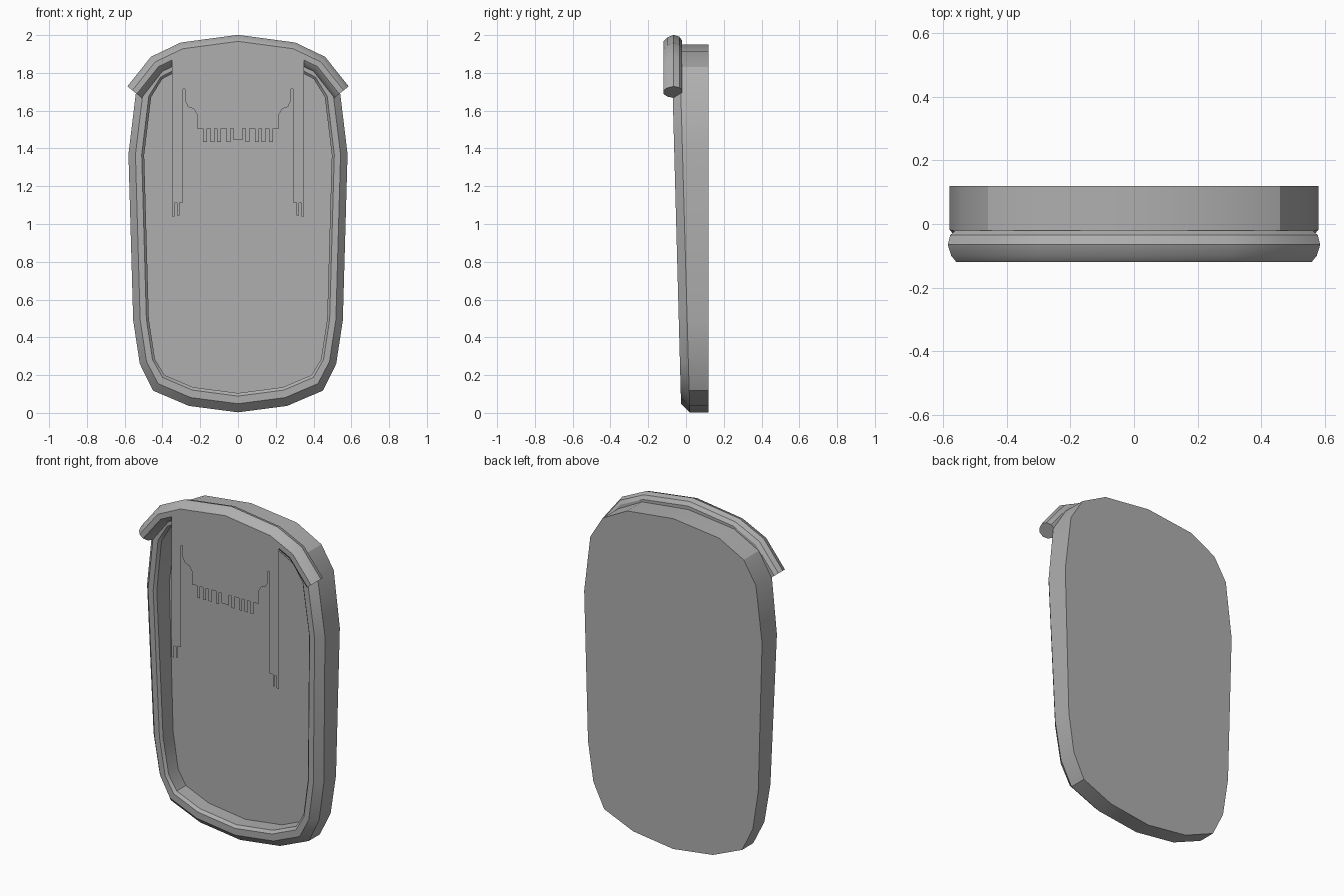
import bpy, bmesh, math
from mathutils import Vector

if "Cube" in bpy.data.objects:
    bpy.data.objects.remove(bpy.data.objects["Cube"])

grey = bpy.data.materials.new("mid_grey")
grey.diffuse_color = (0.43, 0.43, 0.43, 1)
grey.use_nodes = True
grey.node_tree.nodes["Principled BSDF"].inputs["Base Color"].default_value = grey.diffuse_color


def make(name, verts, faces):
    mesh = bpy.data.meshes.new(name)
    bm = bmesh.new()
    vs = [bm.verts.new(v) for v in verts]
    for f in faces:
        bm.faces.new([vs[i] for i in f])
    bmesh.ops.recalc_face_normals(bm, faces=bm.faces)
    bm.to_mesh(mesh)
    bm.free()
    mesh.materials.append(grey)
    ob = bpy.data.objects.new(name, mesh)
    bpy.context.collection.objects.link(ob)
    return ob


def smooth(ob):
    bpy.ops.object.select_all(action='DESELECT')
    ob.select_set(True)
    bpy.context.view_layer.objects.active = ob
    bpy.ops.object.shade_smooth_by_angle(angle=math.radians(30))


def mirrored(half):
    # half runs from bottom centre to top centre on the +x side
    return half + [(-x, z) for x, z in reversed(half) if x > 1e-6]


def inset(pts, d):
    # mitred inward offset of a counter-clockwise loop, a little wider at the foot
    out, n = [], len(pts)
    for i in range(n):
        a, b, c = (Vector(pts[(i + k) % n]) for k in (-1, 0, 1))
        e1, e2 = (b - a).normalized(), (c - b).normalized()
        n1, n2 = Vector((-e1.y, e1.x)), Vector((-e2.y, e2.x))
        p = b + (n1 + n2) * d / (1 + n1.dot(n2))
        if b.y < 0.2:
            p.y += 0.22 * d
        out.append(tuple(p))
    return out


def loft(name, rings):
    # skin a row of equal closed rings and cap both ends
    n = len(rings[0])
    verts = [v for r in rings for v in r]
    faces = [(k * n + i, k * n + (i + 1) % n, (k + 1) * n + (i + 1) % n, (k + 1) * n + i)
             for k in range(len(rings) - 1) for i in range(n)]
    faces += [tuple(range(n)), tuple(range(len(verts) - n, len(verts)))]
    return make(name, verts, faces)


# Tray body: back, outer wall, chamfer, sloping rim, inner wall, floor
outline = mirrored([(0, 0.003), (0.26, 0.037), (0.45, 0.118), (0.52, 0.26), (0.555, 0.49),
                    (0.58, 1.37), (0.54, 1.70), (0.46, 1.83), (0.30, 1.915), (0, 1.95)])
rings = []
for d, y0, slope in [(0, 0.12, 0), (0, 0.02, -0.028), (0.037, -0.025, -0.027),
                     (0.07, -0.025, -0.027), (0.083, -0.01, -0.027), (0.083, 0.07, 0)]:
    rings.append([(x, y0 + slope * z, z) for x, z in inset(outline, d)])
smooth(loft("tray_body", rings))

# Padded band swept over the top edge
path = [(0.55, 1.70), (0.432, 1.848), (0.29, 1.916), (0, 1.955)]
path = path + [(-x, z) for x, z in path[-2::-1]]
profile = [(0.012, -0.119), (0.032, -0.10), (0.046, -0.065), (0.036, -0.035), (0.015, -0.02),
           (-0.02, -0.02), (-0.042, -0.035), (-0.053, -0.065), (-0.04, -0.10), (-0.018, -0.119)]
rings = []
for i, p in enumerate(path):
    p = Vector(p)
    e1 = (p - Vector(path[i - 1])).normalized() if i else None
    e2 = (Vector(path[i + 1]) - p).normalized() if i < len(path) - 1 else None
    e1, e2 = e1 or e2, e2 or e1
    n1, n2 = Vector((e1.y, -e1.x)), Vector((e2.y, -e2.x))
    m = (n1 + n2) / (1 + n1.dot(n2))
    rings.append([(p.x + m.x * u, y, p.y + m.y * u) for u, y in profile])
smooth(loft("top_band", rings))

# Thin fringe sheet hanging from the band: comb teeth, shoulders, side strands
fringe = [(0, 1.445), (0.025, 1.445)]
for a, b in [(0.04, 0.06), (0.09, 0.11), (0.125, 0.145), (0.165, 0.185)]:
    fringe += [(fringe[-1][0], 1.505), (a, 1.505), (a, 1.435), (b, 1.435)]
fringe += [(0.185, 1.505), (0.217, 1.505), (0.217, 1.58), (0.235, 1.61), (0.265, 1.62),
           (0.278, 1.65), (0.28, 1.715), (0.29, 1.715), (0.29, 1.115), (0.31, 1.115),
           (0.31, 1.045), (0.322, 1.045), (0.322, 1.11), (0.335, 1.11), (0.335, 1.04),
           (0.35, 1.04), (0.35, 1.872), (0.29, 1.9), (0, 1.94)]
fringe = mirrored(fringe)
make("fringe_sheet", [(x, -0.119, z) for x, z in fringe], [tuple(range(len(fringe)))])
